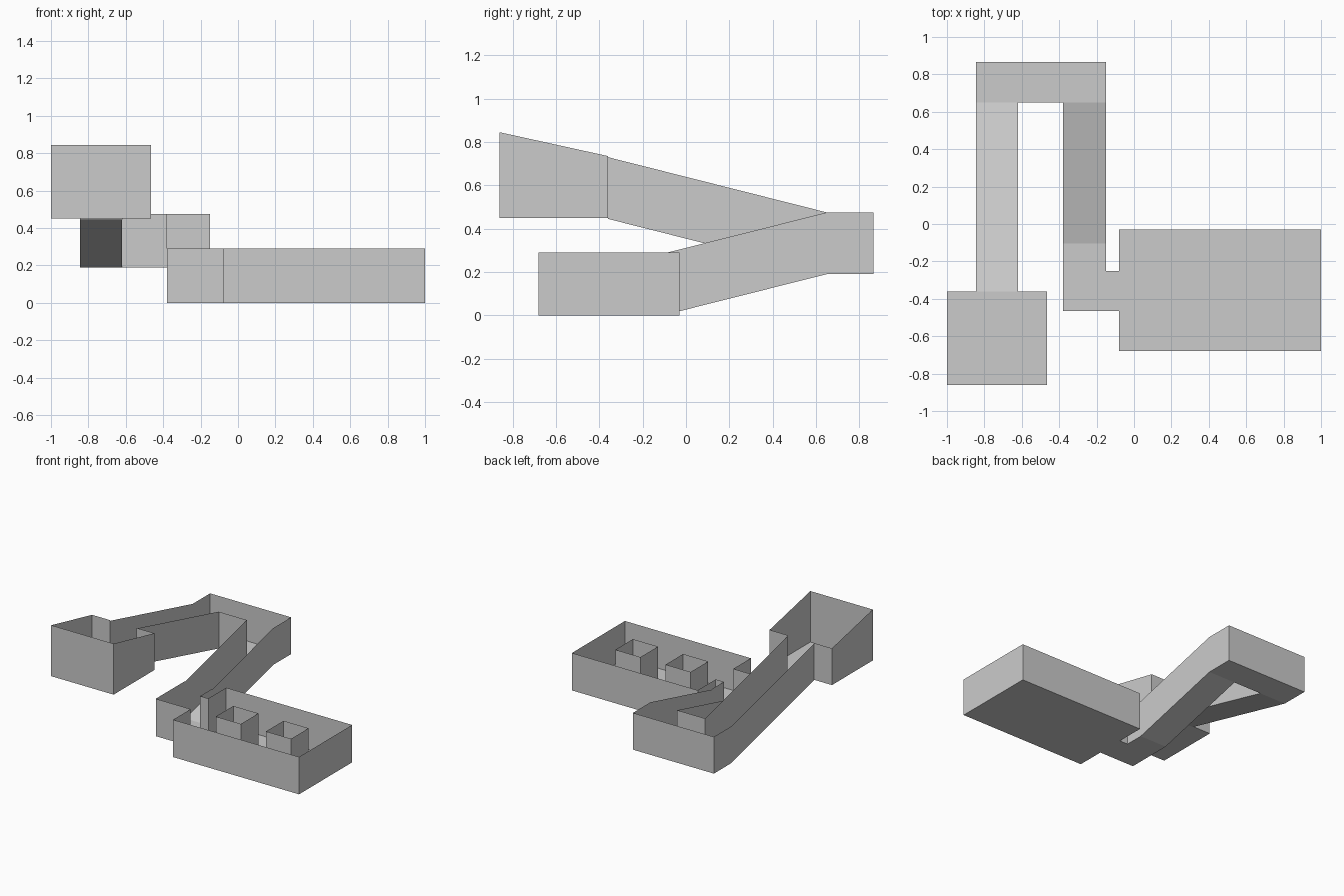
import bpy

if "Cube" in bpy.data.objects:
    bpy.data.objects.remove(bpy.data.objects["Cube"])

grey = bpy.data.materials.new("plain grey")
grey.diffuse_color = (0.6, 0.6, 0.6, 1)
grey.use_nodes = True
grey.node_tree.nodes["Principled BSDF"].inputs["Base Color"].default_value = grey.diffuse_color
H = 0.285  # wall height


def make(name, faces):
    """Object from a list of polygons, each a list of points."""
    verts, polys = [], []
    for f in faces:
        polys.append(range(len(verts), len(verts) + len(f)))
        verts += f
    me = bpy.data.meshes.new(name)
    me.from_pydata(verts, [], [list(p) for p in polys])
    me.materials.append(grey)
    ob = bpy.data.objects.new(name, me)
    bpy.context.collection.objects.link(ob)
    return ob


def wall(a, b, h=H):
    """Thin upright wall between two floor points."""
    return [a, b, (b[0], b[1], b[2] + h), (a[0], a[1], a[2] + h)]


def walls(path, z, h=H):
    """Level walls following a plan path."""
    return [wall((*a, z), (*b, z), h) for a, b in zip(path, path[1:])]


def floor(x0, x1, y0, y1, z0, z1=None):
    """Floor whose height runs from z0 (at y0) to z1 (at y1)."""
    z1 = z0 if z1 is None else z1
    return [(x0, y0, z0), (x1, y0, z0), (x1, y1, z1), (x0, y1, z1)]


# Plan lines
RX0, RX1, RY0, RY1 = -0.08, 1.0, -0.68, -0.03    # pillar room
D0, D1 = -0.465, -0.25                           # its doorway
AX0, AX1 = -0.38, -0.15                          # lower ramp sides
BX0, BX1 = -0.845, -0.62                         # upper ramp sides
LY0, LY1, LZ = 0.65, 0.865, 0.19                 # landing
FOOT = -0.105                                    # foot of lower ramp
SX0, SX1, SY0, SY1, SZ = -1.0, -0.465, -0.86, -0.36, 0.45  # raised room

# Pillar room with open doorway on the left
make("pillar_room_floor", [floor(RX0, RX1, RY0, RY1, 0)])
make("pillar_room_walls", walls(
    [(RX0, D0), (RX0, RY0), (RX1, RY0), (RX1, RY1), (RX0, RY1), (RX0, D1)], 0, 0.29))

# Hollow square pillars
for i, x in enumerate((0.135, 0.566)):
    s = 0.215
    make(f"pillar_{i + 1}", walls(
        [(x, D0), (x, D1), (x + s, D1), (x + s, D0), (x, D0)], 0, 0.29))

# Corner passage joining the room to the lower ramp
make("passage_floor", [floor(AX0, AX1, D0, FOOT, 0), floor(AX1, RX0, D0, D1, 0)])
make("passage_walls",
     walls([(RX0, D0), (AX0, D0), (AX0, FOOT)], 0, 0.29)
     + walls([(RX0, D1), (AX1, D1), (AX1, FOOT)], 0, 0.29))


def ramp(name, x0, x1, y0, y1, z0, z1):
    """Sloped floor with a wall along each side."""
    make(name + "_floor", [floor(x0, x1, y0, y1, z0, z1)])
    make(name + "_walls", [wall((x, y0, z0), (x, y1, z1)) for x in (x0, x1)])


ramp("lower_ramp", AX0, AX1, FOOT, LY0, 0, LZ)
ramp("upper_ramp", BX0, BX1, SY1, LY0, SZ - 0.005, LZ)

# Landing where the ramps turn back
make("landing_floor", [floor(BX0, AX1, LY0, LY1, LZ)])
make("landing_walls", walls(
    [(BX0, LY0), (BX0, LY1), (AX1, LY1), (AX1, LY0)], LZ)
    + walls([(BX1, LY0), (AX0, LY0)], LZ))

# Raised room: walls get taller toward the front
make("raised_room_floor", [floor(SX0, SX1, SY0, SY1, SZ)])
sides = [[(x, SY0, SZ), (x, SY1, SZ), (x, SY1, 0.735), (x, SY0, 0.845)]
         for x in (SX0, SX1)]
make("raised_room_walls", sides
     + walls([(SX0, SY0), (SX1, SY0)], SZ, 0.395)
     + walls([(SX0, SY1), (BX0, SY1)], SZ)
     + walls([(BX1, SY1), (SX1, SY1)], SZ))
